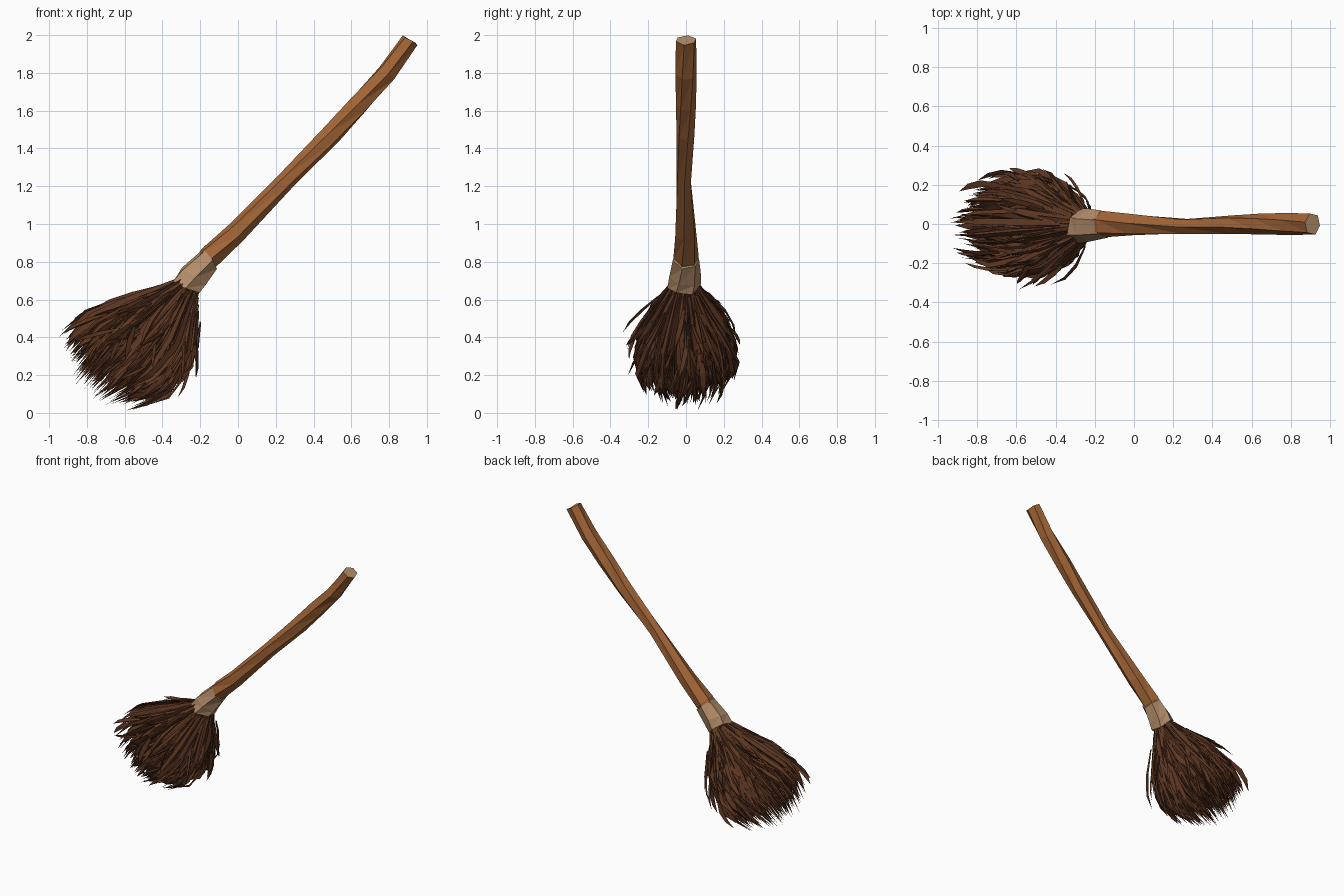
import bpy, bmesh, math, random
from mathutils import Vector

if "Cube" in bpy.data.objects:
    bpy.data.objects.remove(bpy.data.objects["Cube"])

random.seed(11)


def material(name, rgb):
    m = bpy.data.materials.new(name)
    m.diffuse_color = (*rgb, 1)
    m.use_nodes = True
    m.node_tree.nodes["Principled BSDF"].inputs["Base Color"].default_value = m.diffuse_color
    return m


WOOD = material("warm wood", (0.37, 0.132, 0.038))
PALE = material("pale cut wood", (0.45, 0.265, 0.14))
STRAW = material("dark straw", (0.105, 0.036, 0.015))


def finish(bm, name, mats):
    bmesh.ops.recalc_face_normals(bm, faces=bm.faces)
    me = bpy.data.meshes.new(name)
    bm.to_mesh(me)
    bm.free()
    for m in mats:
        me.materials.append(m)
    ob = bpy.data.objects.new(name, me)
    bpy.context.collection.objects.link(ob)
    return ob


def tube(name, stations, mats, twist=0.0, jitter=0.0, sides=6):
    """Faceted tube; each station is x, y, z, half width in y, half width in the xz plane."""
    bm = bmesh.new()
    pts = [Vector(s[:3]) for s in stations]
    rings = []
    for i, s in enumerate(stations):
        t = (pts[min(i + 1, len(pts) - 1)] - pts[max(i - 1, 0)]).normalized()
        u = Vector((0, 1, 0))
        v = t.cross(u).normalized()
        ring = []
        for k in range(sides):
            a = math.tau * k / sides + twist * i
            p = pts[i] + u * s[3] * math.cos(a) + v * s[4] * math.sin(a)
            p += t * random.uniform(-jitter, jitter)
            ring.append(bm.verts.new(p))
        rings.append(ring)
    for a, b in zip(rings, rings[1:]):
        for k in range(sides):
            j = (k + 1) % sides
            bm.faces.new((a[k], a[j], b[j]))
            bm.faces.new((a[k], b[j], b[k]))
    bm.faces.new(rings[0])
    cap = bm.faces.new(rings[-1])
    cap.material_index = len(mats) - 1
    return finish(bm, name, mats)


# Gnarled handle with a pale cut end
tube("handle", [
    (-0.21, 0.0, 0.75, 0.060, 0.058),
    (-0.15, 0.0, 0.825, 0.068, 0.064),
    (-0.015, -0.002, 0.95, 0.060, 0.057),
    (0.26, -0.012, 1.235, 0.042, 0.049),
    (0.50, -0.003, 1.48, 0.049, 0.056),
    (0.64, 0.0, 1.635, 0.053, 0.058),
    (0.785, 0.0, 1.795, 0.057, 0.054),
    (0.912, 0.0, 1.974, 0.057, 0.047),
], [WOOD, PALE], twist=0.2, jitter=0.006)

# Pale binding that holds the straw
tube("binding", [
    (-0.272, -0.01, 0.668, 0.088, 0.086),
    (-0.235, -0.006, 0.722, 0.084, 0.084),
    (-0.150, 0.0, 0.814, 0.072, 0.066),
], [PALE], twist=0.12, jitter=0.016)

# Straw fan frame: axis, sideways and upward directions
AXIS = Vector((-math.cos(math.radians(48)), 0, -math.sin(math.radians(48))))
SIDE = Vector((0, 1, 0))
UP = Vector((AXIS.z, 0, -AXIS.x))
ROOT = Vector((-0.255, -0.005, 0.695))


def swell(d, peak, power):
    return abs(math.sin(math.pi / 2 * d / peak)) ** power


def fan_point(r, phi, d):
    """Point at distance d along a strand; the underside bulges early, the top opens late."""
    c, s = math.cos(phi), math.sin(phi)
    side = 0.062 + 0.205 * swell(d, 0.48, 1.2)
    if s > 0:
        rise = 0.045 + 0.245 * swell(d, 0.6, 1.4)
    else:
        rise = 0.062 + 0.255 * swell(d, 0.44, 1.0)
    return ROOT + (SIDE * c * side + UP * s * rise) * r + AXIS * d


def strand(bm, r, phi, start, end, width):
    """Tapered flattened three-sided blade, slightly fanned out."""
    dr, dp = random.uniform(-0.15, 0.24), random.uniform(-0.35, 0.35)
    roll = random.uniform(0, math.tau)
    wide = SIDE * math.cos(roll) + UP * math.sin(roll)
    thin = AXIS.cross(wide) * 0.5
    rings = []
    for f, w in ((0, 0.5), (0.4, 1.0), (0.72, 0.8)):
        p = fan_point(r + dr * f, phi + dp * f, start + (end - start) * f)
        ring = []
        for k in range(3):
            a = math.tau * k / 3
            ring.append(bm.verts.new(p + (wide * math.cos(a) + thin * math.sin(a)) * width * w))
        rings.append(ring)
    tip = bm.verts.new(fan_point(r + dr, phi + dp, end))
    for a, b in zip(rings, rings[1:]):
        for k in range(3):
            j = (k + 1) % 3
            bm.faces.new((a[k], a[j], b[j], b[k]))
    for k in range(3):
        bm.faces.new((rings[-1][k], rings[-1][(k + 1) % 3], tip))
    bm.faces.new(rings[0])


# Straw: long strands from the binding, then shorter overlapping ones outside
bm = bmesh.new()
for i in range(240):
    r = math.sqrt((i + 0.5) / 240)
    reach = (0.80 - 0.09 * r * r) * random.uniform(0.86, 1.02)
    strand(bm, r, i * 2.39996, random.uniform(0, 0.06), reach, random.uniform(0.015, 0.026))
for i in range(300):
    r = random.uniform(0.7, 1.0)
    start = random.uniform(0.06, 0.48)
    end = min(start + random.uniform(0.16, 0.3), random.uniform(0.64, 0.73))
    strand(bm, r, i * 2.39996, start, end, random.uniform(0.013, 0.025))
# A few stray wisps
for i in range(12):
    strand(bm, 1.1, i * 2.39996 + 0.5, 0.12, random.uniform(0.36, 0.5), 0.013)
# Keep the tips within reach of the ground and the far end
for v in bm.verts:
    v.co.z = max(v.co.z, 0.0)
    v.co.x = max(v.co.x, -0.945)
finish(bm, "straw", [STRAW])
